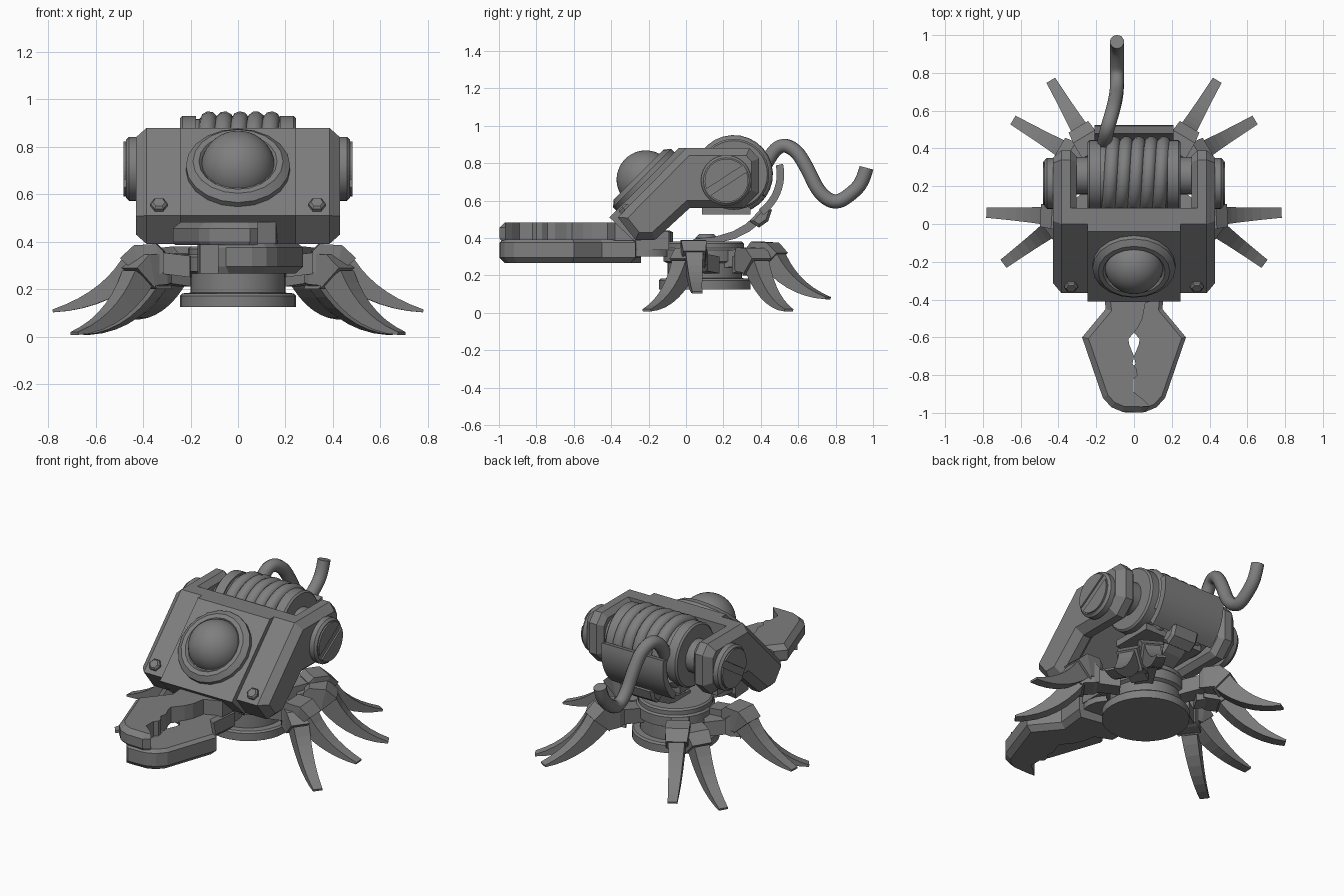
import bpy, bmesh, math
from mathutils import Vector, Matrix

if "Cube" in bpy.data.objects:
    bpy.data.objects.remove(bpy.data.objects["Cube"])

GREY = bpy.data.materials.new("dark_grey_metal")
GREY.diffuse_color = (0.21, 0.21, 0.21, 1)
GREY.use_nodes = True
GREY.node_tree.nodes["Principled BSDF"].inputs["Base Color"].default_value = GREY.diffuse_color


def make(name, bm, smooth=False):
    bmesh.ops.recalc_face_normals(bm, faces=bm.faces[:])
    me = bpy.data.meshes.new(name)
    bm.to_mesh(me)
    bm.free()
    ob = bpy.data.objects.new(name, me)
    bpy.context.collection.objects.link(ob)
    me.materials.append(GREY)
    if smooth:
        bpy.ops.object.select_all(action='DESELECT')
        ob.select_set(True)
        bpy.context.view_layer.objects.active = ob
        bpy.ops.object.shade_smooth_by_angle(angle=math.radians(32))
    return ob


def skin(name, rings, smooth=False):
    """Join equal-sized rings of points into a closed solid."""
    bm = bmesh.new()
    vs = [[bm.verts.new(p) for p in ring] for ring in rings]
    n = len(vs[0])
    for a, b in zip(vs, vs[1:]):
        for i in range(n):
            j = (i + 1) % n
            bm.faces.new((a[i], a[j], b[j], b[i]))
    bm.faces.new(vs[0])
    bm.faces.new(vs[-1])
    return make(name, bm, smooth)


def inset(pts, d, keep=0):
    """Move the outline inward by d, leaving the first keep points alone."""
    n = len(pts)
    area = sum(pts[i][0] * pts[(i + 1) % n][1] - pts[(i + 1) % n][0] * pts[i][1] for i in range(n))
    sg = 1 if area > 0 else -1
    out = []
    for i, p in enumerate(pts):
        if i < keep or d == 0:
            out.append(p)
            continue
        p = Vector(p)
        e1 = (p - Vector(pts[i - 1])).normalized()
        e2 = (Vector(pts[(i + 1) % n]) - p).normalized()
        n1, n2 = Vector((-e1.y, e1.x)) * sg, Vector((-e2.y, e2.x)) * sg
        m = (n1 + n2) / max(0.4, 1 + n1.dot(n2))
        out.append(tuple(p + m * d))
    return out


def prism_x(name, pts, layers, s=1, smooth=False):
    """Side profile (y, z) stacked along x; layers are (x, inset)."""
    return skin(name, [[(s * x, y, z) for y, z in inset(pts, d)] for x, d in layers], smooth)


def lathe(name, prof, loc, axis=(0, 0, 1), n=32):
    m = Matrix.Translation(loc) @ Vector(axis).to_track_quat('Z', 'Y').to_matrix().to_4x4()
    rings = [[m @ Vector((r * math.cos(2 * math.pi * i / n), r * math.sin(2 * math.pi * i / n), z))
              for i in range(n)] for r, z in prof]
    return skin(name, rings, n > 8)


def box(name, x, y, z):
    pts = [(y[0], z[0]), (y[1], z[0]), (y[1], z[1]), (y[0], z[1])]
    return prism_x(name, pts, [(x[0], 0), (x[1], 0)])


def tube(name, pts, r, kind='POLY'):
    cu = bpy.data.curves.new(name, 'CURVE')
    cu.dimensions = '3D'
    cu.bevel_depth = r
    cu.bevel_resolution = 3
    cu.use_fill_caps = True
    sp = cu.splines.new(kind)
    sp.points.add(len(pts) - 1)
    for q, p in zip(sp.points, pts):
        q.co = (*p, 1)
    if kind == 'NURBS':
        sp.order_u = 3
        sp.use_endpoint_u = True
        sp.resolution_u = 6
    cu.materials.append(GREY)
    ob = bpy.data.objects.new(name, cu)
    bpy.context.collection.objects.link(ob)
    return ob


# Round base with an upper turntable
lathe("base", [(.245, .125), (.245, .172), (.235, .182), (.2, .185), (.2, .265), (.22, .275),
               (.22, .335), (.21, .345), (.21, .37), (.2, .38)], (0, .1, 0))
lathe("base_cap", [(.06, .37), (.06, .40), (.04, .42)], (0, .11, 0), n=16)

# Legs: start, tip, tip height and knee height; mirrored left and right
LEGS = [((.12, .22), (.44, .76), .07, .38), ((.2, .29), (.64, .55), .005, .35),
        ((.2, .03), (.78, .06), .10, .39), ((.22, .14), (.69, -.21), .005, .35)]
for s in (1, -1):
    for k, (a, b, tz, kz) in enumerate(LEGS):
        a, b = Vector((s * a[0], a[1], 0)), Vector((s * b[0], b[1], 0))
        d = (b - a).normalized()
        side = Vector((-d.y, d.x, 0))
        L = (b - a).length

        def section(dist, top, bot, hw, lean=0):
            c = b - d * dist
            return [c + side * u * hw + d * lean * v + Vector((0, 0, z))
                    for u, v, z in ((1, 1, top), (1, -1, bot), (-1, -1, bot), (-1, 1, top))]

        tag = f"{k + 1}_{'right' if s > 0 else 'left'}"
        skin("hip_" + tag, [section(L, kz - .05, kz - .14, .05), section(.42, kz - .03, kz - .12, .05)])
        skin("knee_" + tag, [section(.47, kz - .03, kz - .12, .06), section(.44, kz, kz - .13, .068),
                             section(.36, kz - .005, kz - .135, .068, .015),
                             section(.335, kz - .06, kz - .15, .06, .05)])
        # tusk-like claw: steep below the knee, flattening towards the tip
        p0, p1, p2 = Vector((-.335, kz - .10)), Vector((-.215, tz + .05)), Vector((0, tz + .008))
        claw = []
        for i in range(8):
            t = i / 7
            c = p0 * (1 - t) ** 2 + p1 * 2 * t * (1 - t) + p2 * t * t
            tan = ((p1 - p0) * (1 - t) + (p2 - p1) * t).normalized()
            half = .05 * (1 - t) ** .9 + .006
            claw.append(section(-c.x, c.y + tan.x * half, c.y - tan.x * half, .046 - .019 * t, -tan.y * half))
        skin("claw_" + tag, claw)

# Pincer jaws: the inner toothed edge comes first, the outer edge is chamfered
INNER = [(.17, -.24), (.16, -.38), (.06, -.42), (.045, -.5), (.02, -.55), (-.03, -.61), (-.025, -.64),
         (0, -.70), (-.008, -.74), (.015, -.77), (.018, -.8), (-.002, -.82), (-.002, -.89), (.05, -.93),
         (.085, -.965)]
OUTER = [(.05, -.998), (-.06, -.995), (-.12, -.97), (-.165, -.92), (-.275, -.6), (-.15, -.45), (-.17, -.27)]
for name, s, levels in (("upper_jaw", 1, ((.385, .01), (.4, 0), (.455, 0), (.483, .03))),
                        ("lower_jaw", -1, ((.265, .03), (.295, 0), (.375, 0), (.392, .02)))):
    skin(name, [[(s * x, y, z) for x, y in inset(INNER + OUTER, d, len(INNER))] for z, d in levels])
lathe("jaw_pivot", [(.15, .3), (.15, .43), (.13, .44)], (0, -.22, 0), n=16)
box("jaw_mount", (-.15, .15), (-.27, -.09), (.335, .435))

# Head: raised centre panel, side plates and arms
prism_x("centre_panel", [(-.41, .51), (-.04, .88), (.085, .88), (.085, .745), (-.285, .39)],
        [(-.245, 0), (.245, 0)])
for s, tag in ((1, "right"), (-1, "left")):
    prism_x("side_plate_" + tag, [(-.365, .51), (0, .88), (.085, .88), (.085, .745), (-.27, .39)],
            [(.2, 0), (.385, 0), (.43, .04)], s)
    prism_x("arm_" + tag, [(-.365, .51), (0, .88), (.34, .88), (.39, .825), (.39, .64), (.31, .56),
                           (.02, .56), (-.165, .39), (-.27, .39)],
            [(.305, .03), (.335, 0), (.385, 0), (.43, .04)], s)
    lathe("plate_bolt_" + tag, [(.036, -.02), (.036, .014), (.026, .024)], (s * .333, -.325, .55), (0, -1, 1), 6)

    # Arm pivot disc with two raised half plates leaving a slanted slot
    lathe("pivot_disc_" + tag, [(.135, 0), (.135, .035), (.122, .048)], (s * .425, .215, .707), (s, 0, 0))
    for h in (0, math.pi):
        half = [(.216 + .116 * math.cos(h + math.radians(33 + a)), .707 + .116 * math.sin(h + math.radians(33 + a)))
                for a in range(10, 171, 10)]
        prism_x(f"slot_plate_{tag}_{'lower' if h else 'upper'}", half, [(.47, 0), (.482, 0)], s)

    # Drum flange and axle
    lathe("drum_flange_" + tag, [(.19, .178), (.19, .235), (.18, .245)], (0, .255, .74), (s, 0, 0))
    lathe("axle_" + tag, [(.1, .2), (.1, .33)], (0, .255, .74), (s, 0, 0), 16)

# Dome eye and its ring
slope = Vector((0, -1, 1)).normalized()
lathe("eye_ring", [(.22, -.02), (.22, .025), (.19, .05), (.165, .05), (.153, .035)], (0, -.217, .703), slope, 20)
lathe("eye_dome", [(.156 * math.cos(math.radians(a)), .156 * math.sin(math.radians(a))) for a in range(0, 90, 8)],
      (0, -.215, .712), slope, 40)

# Drum with wound cable
lathe("drum_core", [(.178, -.2), (.178, .2)], (0, .255, .74), (1, 0, 0))
turns, steps = 5.0, 28
helix = []
for i in range(int(turns * steps) + 1):
    a = 2 * math.pi * (i / steps - .1)
    helix.append((.165 - .33 * i / (turns * steps), .255 + .172 * math.cos(a), .74 + .172 * math.sin(a)))
tube("wound_cable", helix, .038)

# Loose cable end
tube("loose_cable", [(-.165, .39, .72), (-.155, .44, .83), (-.14, .51, .905), (-.115, .59, .87), (-.1, .65, .77),
                     (-.09, .71, .64), (-.09, .80, .58), (-.09, .89, .64), (-.09, .945, .70), (-.09, .965, .775)],
     .038, 'NURBS')

# Curved rear guard, belly plate and tail link
arc = [math.radians(a) for a in range(12, -60, -6)]
guard = [(.255 + .27 * math.cos(a), .74 + .27 * math.sin(a)) for a in arc]
guard += [(.255 + .23 * math.cos(a), .74 + .23 * math.sin(a)) for a in reversed(arc)]
prism_x("rear_guard", guard, [(-.21, 0), (.21, 0)], 1, True)
box("belly_plate", (-.2, .2), (.085, .345), (.525, .565))
prism_x("tail_block", [(.42, .58), (.46, .55), (.44, .49), (.39, .455), (.34, .49)],
        [(-.09, .015), (-.075, 0), (.075, 0), (.09, .015)])
prism_x("tail_link", [(.41, .49), (.34, .435), (.26, .395), (.16, .37), (.04, .365),
                      (.04, .395), (.15, .405), (.25, .435), (.32, .475), (.38, .53)],
        [(-.06, 0), (.06, 0)])
